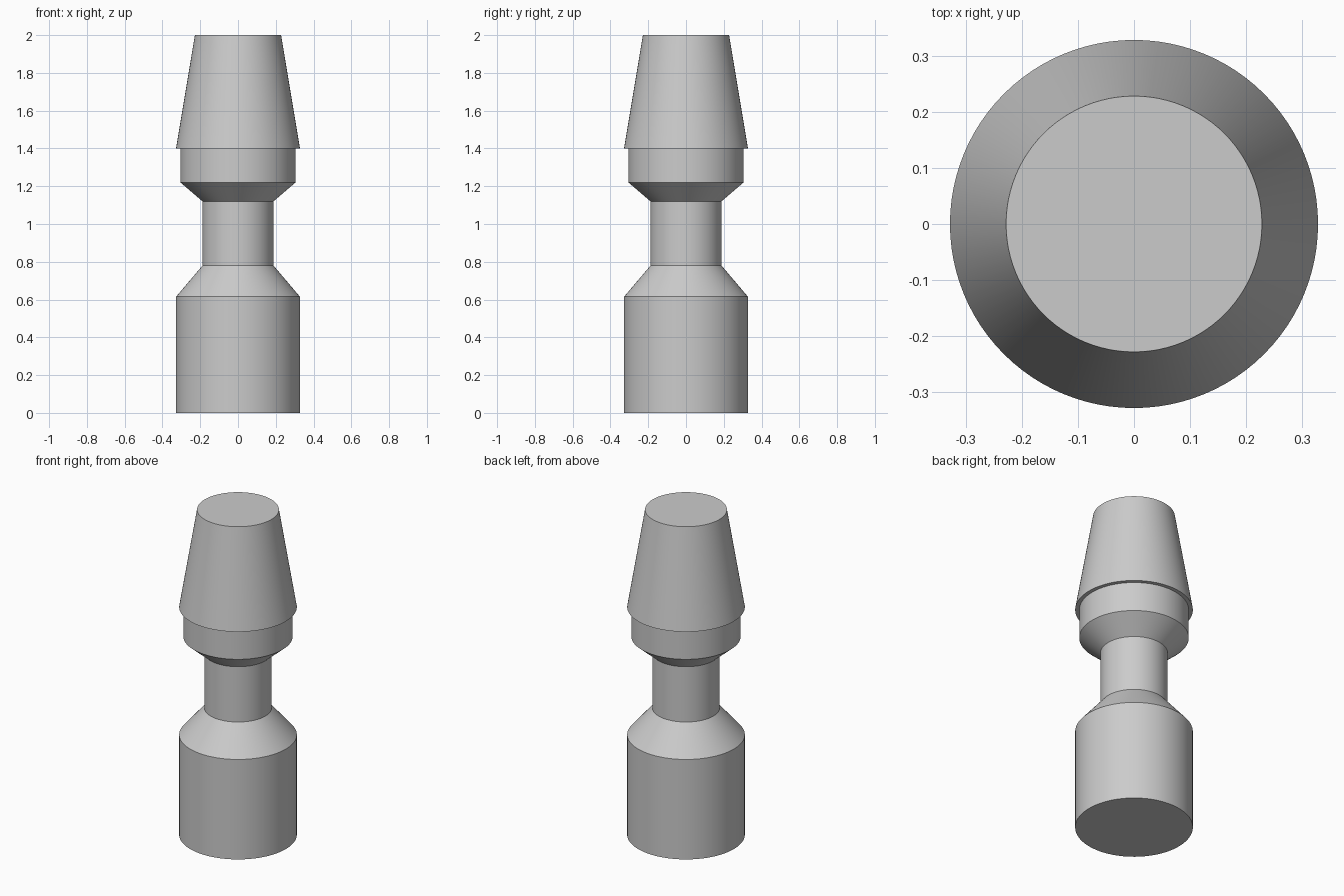
import bpy, bmesh, math

if "Cube" in bpy.data.objects:
    bpy.data.objects.remove(bpy.data.objects["Cube"], do_unlink=True)

SIDES = 96

grey = bpy.data.materials.new("light grey")
grey.use_nodes = True
grey.diffuse_color = (0.6, 0.6, 0.6, 1)
grey.node_tree.nodes["Principled BSDF"].inputs["Base Color"].default_value = (0.6, 0.6, 0.6, 1)


def lathe(name, profile, cap_bottom=False, cap_top=False):
    """Turn (radius, height) points around z; cap the chosen ends."""
    bm = bmesh.new()
    rings = []
    for r, z in profile:
        rings.append([bm.verts.new((r * math.cos(a), r * math.sin(a), z))
                      for a in (math.tau * i / SIDES for i in range(SIDES))])
    for low, high in zip(rings, rings[1:]):
        for i in range(SIDES):
            j = (i + 1) % SIDES
            bm.faces.new((low[i], low[j], high[j], high[i]))
    if cap_bottom:
        bm.faces.new(rings[0][::-1])
    if cap_top:
        bm.faces.new(rings[-1])
    mesh = bpy.data.meshes.new(name)
    bm.to_mesh(mesh)
    bm.free()
    mesh.materials.append(grey)
    obj = bpy.data.objects.new(name, mesh)
    bpy.context.collection.objects.link(obj)
    bpy.ops.object.select_all(action='DESELECT')
    obj.select_set(True)
    bpy.context.view_layer.objects.active = obj
    bpy.ops.object.shade_smooth_by_angle(angle=math.radians(25))


# Solid base with its sloping shoulder
lathe("base", [(0.328, 0), (0.328, 0.615), (0.188, 0.78)], cap_bottom=True)
# Narrow waist
lathe("neck", [(0.188, 0.78), (0.188, 1.12)])
# Collar widening out of the neck
lathe("collar", [(0.188, 1.12), (0.305, 1.22), (0.305, 1.4)])
# Tapered head with an overhanging rim underneath
lathe("head", [(0.305, 1.4), (0.328, 1.4), (0.228, 2.0)], cap_top=True)
